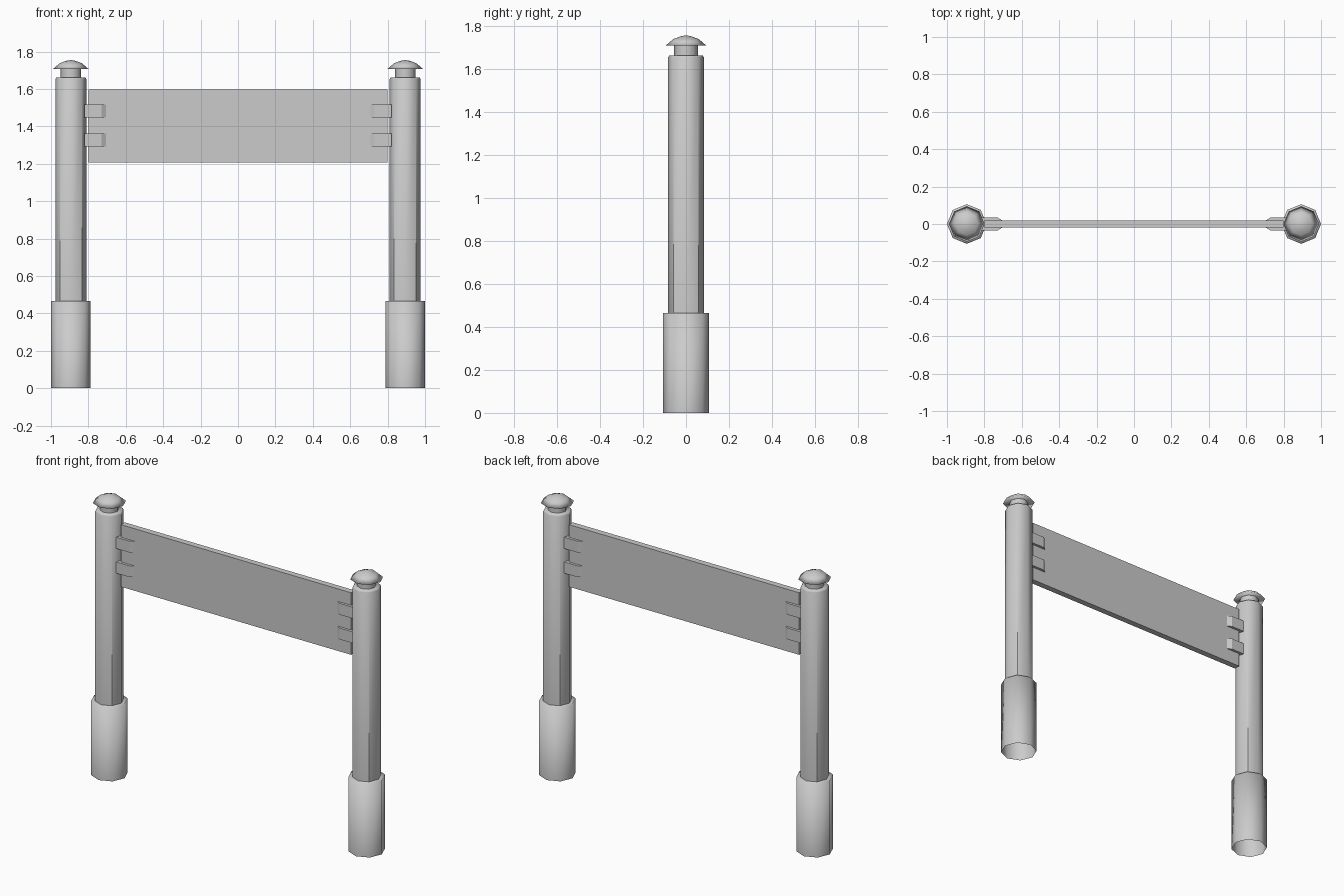
import bpy
import bmesh
import math

cube = bpy.data.objects.get("Cube")
if cube:
    bpy.data.objects.remove(cube, do_unlink=True)

grey = bpy.data.materials.new("plain_grey")
grey.use_nodes = True
GREY = (0.6, 0.6, 0.6, 1)
grey.diffuse_color = GREY
grey.node_tree.nodes["Principled BSDF"].inputs["Base Color"].default_value = GREY

SIDES = 8
POST_X = 0.894


def add_object(name, bm):
    mesh = bpy.data.meshes.new(name)
    bm.to_mesh(mesh)
    bm.free()
    mesh.materials.append(grey)
    obj = bpy.data.objects.new(name, mesh)
    bpy.context.collection.objects.link(obj)
    return obj


def lathe(name, x, profile, crisp_diagonals=False):
    """Turn a (radius, height) profile into an eight-sided part with smooth sides."""
    bm = bmesh.new()
    rings = []
    for r, z in profile:
        if r == 0:
            rings.append([bm.verts.new((x, 0, z))] * SIDES)
            continue
        angles = [2 * math.pi * i / SIDES for i in range(SIDES)]
        rings.append([bm.verts.new((x + r * math.cos(a), r * math.sin(a), z)) for a in angles])
    for low, high in zip(rings, rings[1:]):
        for i in range(SIDES):
            j = (i + 1) % SIDES
            corners = [low[i], low[j], high[j], high[i]]
            bm.faces.new(list(dict.fromkeys(corners))).smooth = True
    # Crease the edges where the profile turns, and the diagonal corners if wanted
    for edge in bm.edges:
        if len(edge.link_faces) == 2 and edge.calc_face_angle() > math.radians(50):
            edge.smooth = False
        a, b = (v.co for v in edge.verts)
        diagonal = abs(abs(a.x - x) - abs(a.y)) < 0.001
        if crisp_diagonals and diagonal and abs(a.z - b.z) > 0.1:
            edge.smooth = False
    return add_object(name, bm)


def prism(name, outline, z0, z1):
    """Extrude a flat (x, y) outline upward."""
    bm = bmesh.new()
    base = bm.faces.new([bm.verts.new((x, y, z0)) for x, y in outline])
    new = bmesh.ops.extrude_face_region(bm, geom=[base])["geom"]
    moved = [g for g in new if isinstance(g, bmesh.types.BMVert)]
    bmesh.ops.translate(bm, verts=moved, vec=(0, 0, z1 - z0))
    bmesh.ops.recalc_face_normals(bm, faces=bm.faces)
    return add_object(name, bm)


for side, s in (("left", 1), ("right", -1)):
    x = s * POST_X
    # Wide foot sleeve, open underneath
    lathe(f"{side}_foot_sleeve", x, [(0.106, 0), (0.106, 0.465), (0.08, 0.465)])
    # Tall post with a slightly bevelled top
    lathe(f"{side}_post", x,
          [(0.083, 0.46), (0.083, 1.653), (0.077, 1.662), (0, 1.662)], True)
    # Neck and domed cap
    lathe(f"{side}_neck", x, [(0.055, 1.66), (0.055, 1.71)])
    lathe(f"{side}_cap", x,
          [(0, 1.707), (0.095, 1.707), (0.06, 1.737), (0.027, 1.75), (0, 1.755)])
    # Two clasps gripping the board, tapered at the inner end
    half = [(0.822, 0.035), (0.73, 0.035), (0.705, 0.019)]
    outline = [(s * px, py) for px, py in half]
    outline += [(px, -py) for px, py in reversed(outline)]
    for level, z in (("lower", 1.292), ("upper", 1.447)):
        prism(f"{side}_{level}_clasp", outline, z, z + 0.071)

# Sign board between the posts
prism("board", [(-0.8, -0.019), (0.8, -0.019), (0.8, 0.019), (-0.8, 0.019)], 1.207, 1.597)
